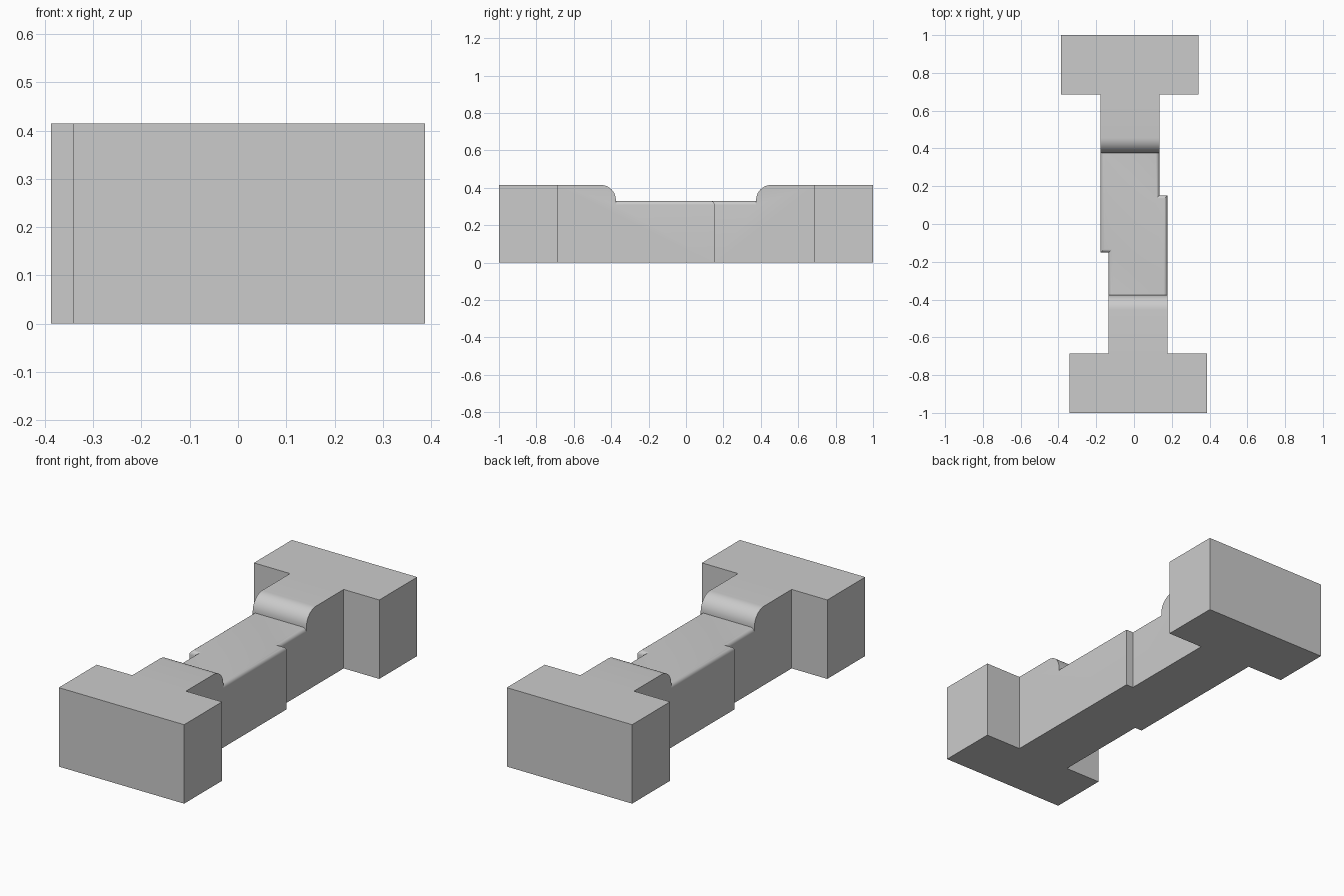
import bpy, bmesh, math

if "Cube" in bpy.data.objects:
    bpy.data.objects.remove(bpy.data.objects["Cube"])

HEAD_Y, WALL_Y, STEP_Y = 0.685, 0.375, 0.152
TOP, WAIST_TOP = 0.415, 0.33
STEM_L, STEM_R = -0.135, 0.177
HEAD_L, HEAD_R = -0.342, 0.387

grey = bpy.data.materials.new("plain grey")
grey.diffuse_color = (0.6, 0.6, 0.6, 1)
grey.use_nodes = True
grey.node_tree.nodes["Principled BSDF"].inputs["Base Color"].default_value = grey.diffuse_color


def prism(name, outline, height, rounded, radius, segments):
    """Extrude an outline upward and round the chosen top edges."""
    bm = bmesh.new()
    base = bm.faces.new([bm.verts.new((x, y, 0)) for x, y in outline])
    ext = bmesh.ops.extrude_face_region(bm, geom=[base], use_keep_orig=True)
    for v in ext["geom"]:
        if isinstance(v, bmesh.types.BMVert):
            v.co.z = height
    bmesh.ops.recalc_face_normals(bm, faces=bm.faces)
    edges = [e for e in bm.edges
             if all(v.co.z > height - 1e-4 for v in e.verts) and rounded(e)]
    bmesh.ops.bevel(bm, geom=edges, offset=radius, segments=segments,
                    profile=0.5, affect='EDGES', clamp_overlap=True)
    bmesh.ops.recalc_face_normals(bm, faces=bm.faces)
    mesh = bpy.data.meshes.new(name)
    bm.to_mesh(mesh)
    bm.free()
    mesh.materials.append(grey)
    obj = bpy.data.objects.new(name, mesh)
    bpy.context.collection.objects.link(obj)
    return obj


def on_wall(e):
    return all(abs(abs(v.co.y) - WALL_Y) < 1e-4 for v in e.verts)


def turned(points):
    return [(-x, -y) for x, y in points]


# T-shaped end, with a rounded shoulder facing the waist
tee = [(HEAD_L, -1), (HEAD_R, -1), (HEAD_R, -HEAD_Y), (STEM_R, -HEAD_Y),
       (STEM_R, -WALL_Y), (STEM_L, -WALL_Y), (STEM_L, -HEAD_Y), (HEAD_L, -HEAD_Y)]
front_end = prism("front_end", tee, TOP, on_wall, 0.08, 10)
back_end = prism("back_end", turned(tee), TOP, on_wall, 0.08, 10)

# Lower waist where the two offset stems overlap, rounded along its sides
half = [(STEM_L, -WALL_Y), (STEM_R, -WALL_Y), (STEM_R, STEP_Y), (-STEM_L, STEP_Y)]
body = prism("connector_body", half + turned(half), WAIST_TOP,
             lambda e: not on_wall(e) or abs(e.verts[0].co.y - e.verts[1].co.y) > 0.01,
             0.026, 6)

# Join the three parts into one solid
bpy.context.view_layer.objects.active = body
body.select_set(True)
for end in (front_end, back_end):
    mod = body.modifiers.new("join", 'BOOLEAN')
    mod.operation, mod.solver, mod.object = 'UNION', 'EXACT', end
    bpy.ops.object.modifier_apply(modifier=mod.name)
    bpy.data.objects.remove(end)

# Merge flat neighbouring faces
bm = bmesh.new()
bm.from_mesh(body.data)
bmesh.ops.remove_doubles(bm, verts=bm.verts, dist=1e-5)
bmesh.ops.dissolve_limit(bm, angle_limit=math.radians(0.5),
                         verts=bm.verts, edges=bm.edges)
bm.to_mesh(body.data)
bm.free()
bpy.ops.object.shade_smooth_by_angle(angle=math.radians(30))
